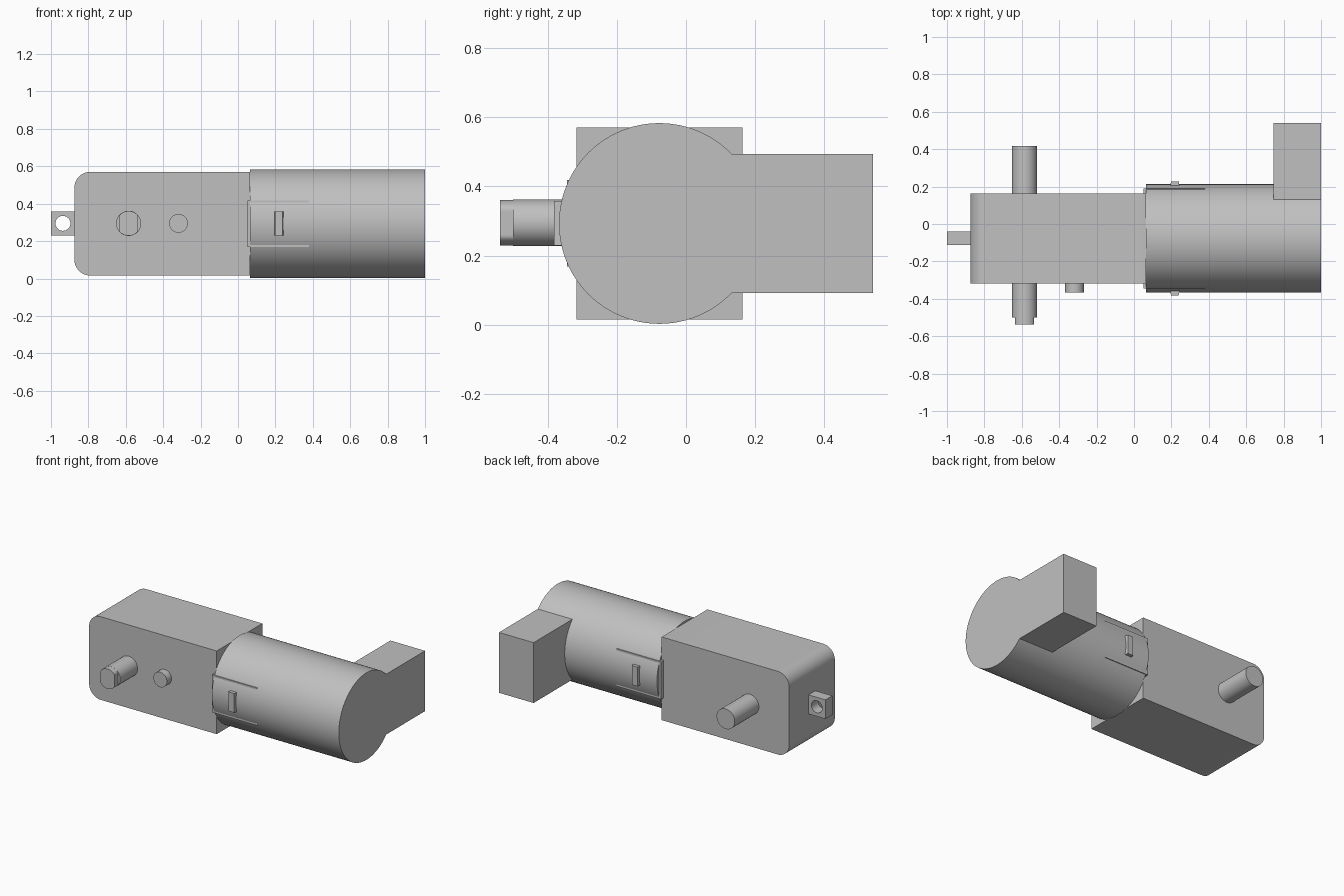
import bpy, bmesh, math
from mathutils import Vector

cube = bpy.data.objects.get("Cube")
if cube:
    bpy.data.objects.remove(cube, do_unlink=True)

grey = bpy.data.materials.new("light grey")
grey.use_nodes = True
grey.diffuse_color = (0.53, 0.53, 0.53, 1)
grey.node_tree.nodes["Principled BSDF"].inputs["Base Color"].default_value = grey.diffuse_color

CY, CZ = -0.077, 0.293   # common axis of gearbox and motor


def prism(name, outline, axis, lo, hi):
    """Extrude an outline along x (points are y, z) or y (points are x, z)."""
    place = (lambda a, b, t: (t, a, b)) if axis == "x" else (lambda a, b, t: (a, t, b))
    bm = bmesh.new()
    face = bm.faces.new([bm.verts.new(place(a, b, lo)) for a, b in outline])
    ext = bmesh.ops.extrude_face_region(bm, geom=[face])
    moved = [g for g in ext["geom"] if isinstance(g, bmesh.types.BMVert)]
    bmesh.ops.translate(bm, verts=moved, vec=Vector(place(0, 0, hi - lo)))
    bmesh.ops.recalc_face_normals(bm, faces=bm.faces)
    mesh = bpy.data.meshes.new(name)
    bm.to_mesh(mesh)
    bm.free()
    mesh.materials.append(grey)
    ob = bpy.data.objects.new(name, mesh)
    bpy.context.collection.objects.link(ob)
    return ob


def arc(a, b, r, start=0, end=360, n=48):
    """Points on an arc; a full circle leaves out the repeated last point."""
    count = n if end - start == 360 else n + 1
    angles = [math.radians(start + (end - start) * i / n) for i in range(count)]
    return [(a + r * math.cos(t), b + r * math.sin(t)) for t in angles]


def rect(a0, a1, b0, b1):
    return [(a0, b0), (a1, b0), (a1, b1), (a0, b1)]


def combine(ob, tool, operation):
    """Apply a boolean and discard the tool object."""
    bpy.context.view_layer.objects.active = ob
    mod = ob.modifiers.new("bool", "BOOLEAN")
    mod.operation, mod.solver, mod.object = operation, "EXACT", tool
    bpy.ops.object.modifier_apply(modifier=mod.name)
    bpy.data.objects.remove(tool, do_unlink=True)


# Gearbox with two rounded edges at its far end
x0, x1, z0, z1, r = -0.875, 0.065, 0.016, 0.57, 0.085
gearbox_outline = ([(x1, z0), (x1, z1)] + arc(x0 + r, z1 - r, r, 90, 180, 12)
                   + arc(x0 + r, z0 + r, r, 180, 270, 12))
gearbox = prism("gearbox", gearbox_outline, "y", -0.317, 0.163)

# Motor can with the terminal block merged into its end
motor = prism("motor", arc(CY, CZ, 0.29, n=96), "x", x1, 1.0)
block = prism("terminal_block", rect(0.131, 0.54, 0.092, 0.494), "x", 0.745, 1.0)
combine(motor, block, "UNION")

# Strap body whose edges just break through the motor surface
prism("strap", rect(-0.344, 0.19, 0.168, 0.418), "x", 0.05, 0.38)

# Clips on both sides of the motor, tapered outward
for side, name in ((-1, "front_clip"), (1, "back_clip")):
    inner, outer = CY + side * 0.27, CY + side * 0.305
    clip = prism(name, rect(0.192, 0.245, 0.23, 0.358), "y", min(inner, outer), max(inner, outer))
    for v in clip.data.vertices:
        if abs(v.co.y - outer) < 0.001:
            v.co.x += 0.006 if v.co.x < 0.22 else -0.006

# Output shaft with a flattened front tip
SX = -0.585
shaft = prism("output_shaft", arc(SX, CZ + 0.002, 0.067), "y", -0.5, 0.418)
tip_outline = [(max(SX - 0.05, min(SX + 0.05, a)), b) for a, b in arc(SX, CZ + 0.002, 0.066)]
tip = prism("shaft_tip", tip_outline, "y", -0.538, -0.5)

# Locating peg
peg = prism("locating_peg", arc(-0.318, CZ + 0.002, 0.05), "y", -0.365, -0.31)

# Mounting tab with a round hole
tab = prism("mounting_tab", rect(-1.0, -0.87, 0.231, 0.358), "y", -0.112, -0.04)
combine(tab, prism("hole_cutter", arc(-0.936, CZ + 0.002, 0.04, n=32), "y", -0.2, 0.1), "DIFFERENCE")

# Smooth shading on the round parts, keeping edges sharp
bpy.ops.object.select_all(action="DESELECT")
for ob in (gearbox, motor, shaft, tip, peg, tab):
    ob.select_set(True)
bpy.context.view_layer.objects.active = gearbox
bpy.ops.object.shade_smooth_by_angle(angle=math.radians(30))
